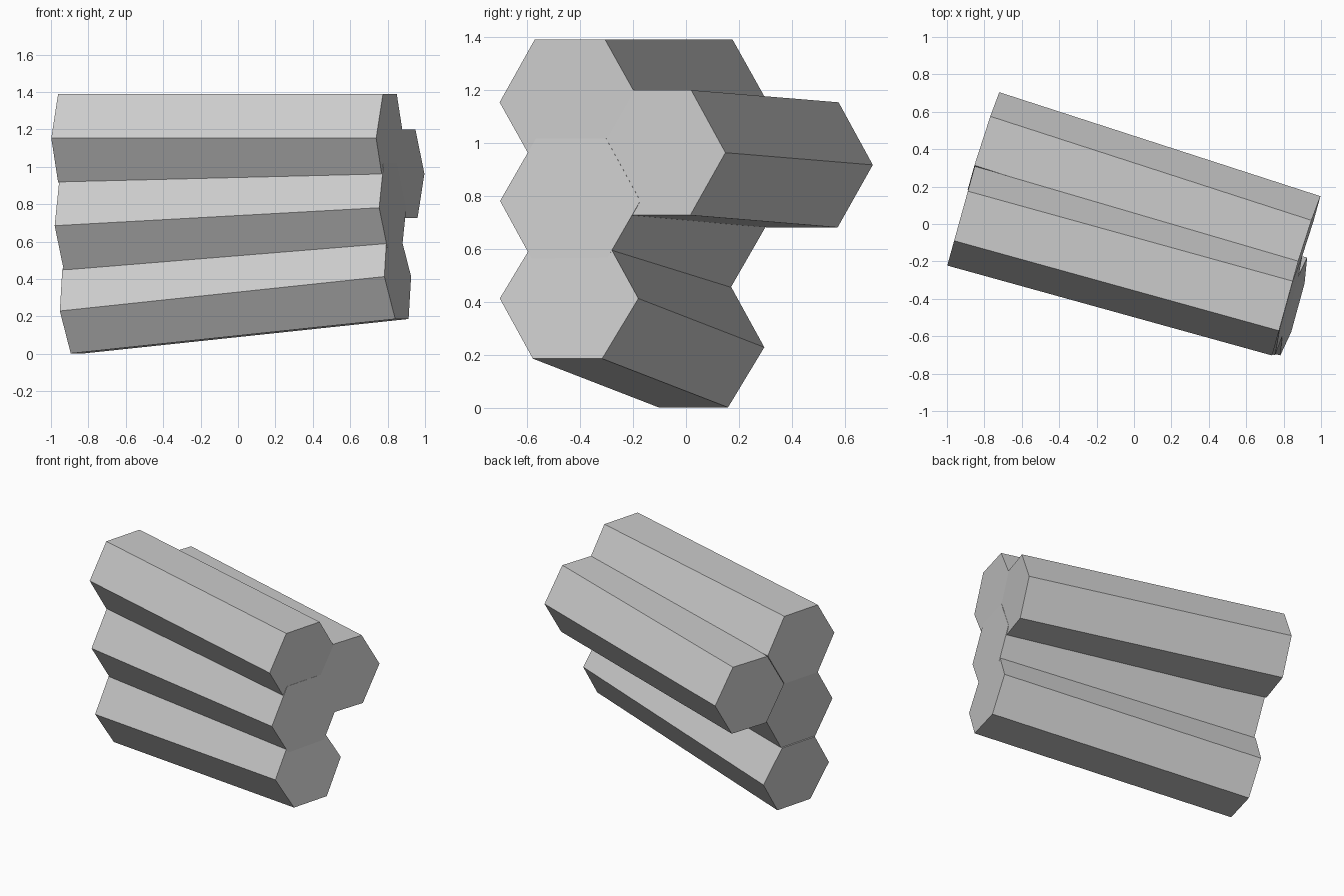
import bpy, bmesh, math
from mathutils import Vector

if "Cube" in bpy.data.objects:
    bpy.data.objects.remove(bpy.data.objects["Cube"])


def column(name, left, right, wide, tall):
    """Six-sided column between two end centres, ends square to its axis."""
    left, right = Vector(left), Vector(right)
    axis = (right - left).normalized()
    side = Vector((0, 0, 1)).cross(axis).normalized()
    up = axis.cross(side)
    k = tall / math.sin(math.pi / 3)
    bm = bmesh.new()
    rings = []
    for c in (left, right):
        rings.append([bm.verts.new(c + side * wide * math.cos(i * math.pi / 3)
                                   + up * k * math.sin(i * math.pi / 3))
                      for i in range(6)])
    a, b = rings
    bm.faces.new(a)
    bm.faces.new(b)
    for i in range(6):
        j = (i + 1) % 6
        bm.faces.new((a[i], a[j], b[j], b[i]))
    bmesh.ops.recalc_face_normals(bm, faces=bm.faces)
    mesh = bpy.data.meshes.new(name)
    bm.to_mesh(mesh)
    bm.free()
    obj = bpy.data.objects.new(name, mesh)
    bpy.context.collection.objects.link(obj)
    return obj


# Three stacked columns fanning out, plus one tucked in behind
column("top_column", (-0.925, 0.043, 1.153), (0.812, -0.438, 1.153), 0.275, 0.237)
column("middle_column", (-0.908, 0.037, 0.685), (0.827, -0.437, 0.781), 0.274, 0.236)
column("bottom_column", (-0.881, 0.034, 0.229), (0.854, -0.441, 0.413), 0.271, 0.228)
column("back_column", (-0.805, 0.443, 0.917), (0.912, -0.113, 0.963), 0.275, 0.236)
